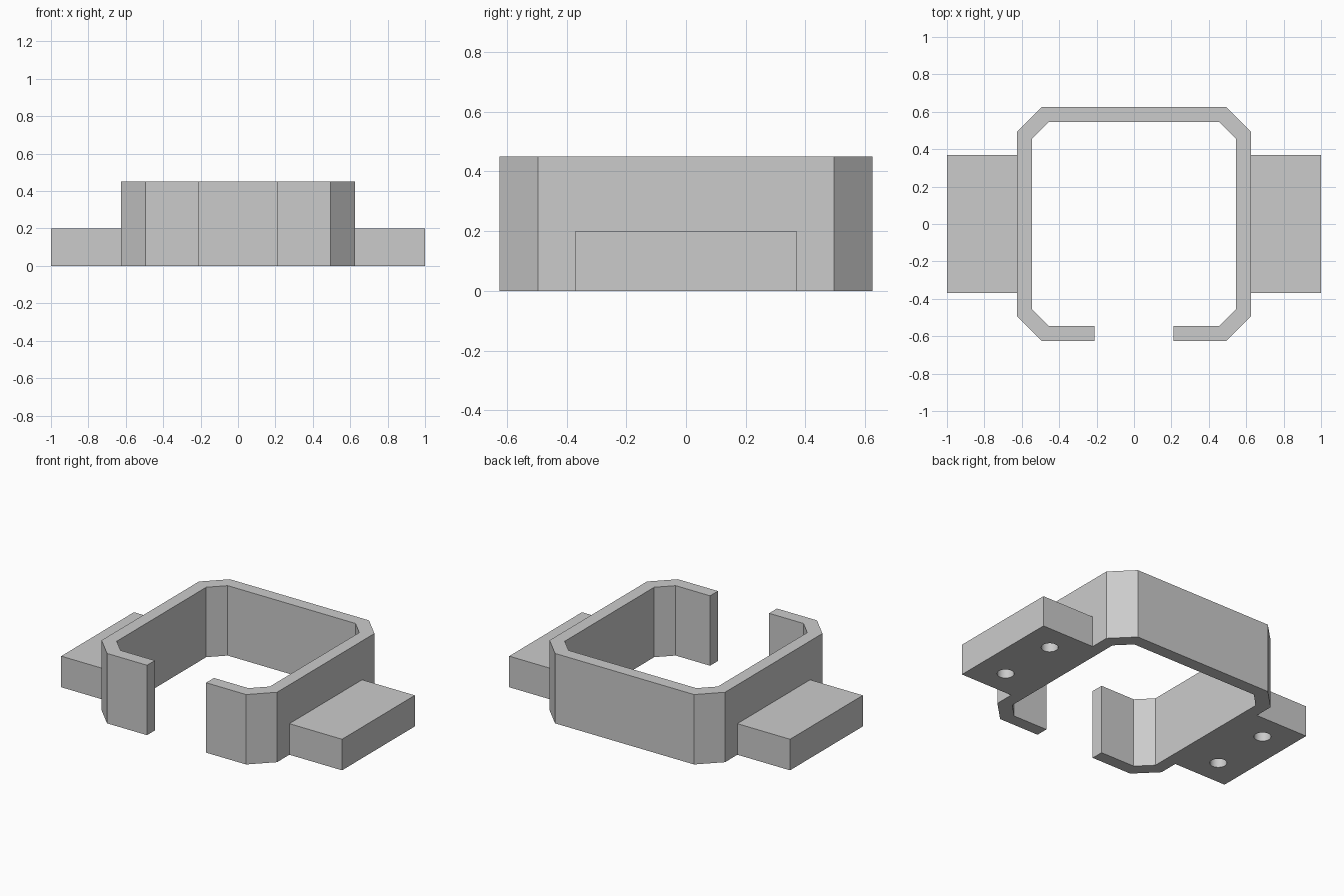
import bpy
import bmesh

WALL_HEIGHT, TAB_HEIGHT = 0.45, 0.2
OUTER, TAB_END, TAB_DEPTH = 0.625, 1.0, 0.74
HOLE_X, HOLE_Y, HOLE_RADIUS, HOLE_DEPTH = 0.81, 0.2, 0.05, 0.15

cube = bpy.data.objects.get("Cube")
if cube:
    bpy.data.objects.remove(cube, do_unlink=True)

grey = bpy.data.materials.new("light grey")
grey.use_nodes = True
colour = (0.6, 0.6, 0.6, 1)
grey.diffuse_color = colour
grey.node_tree.nodes["Principled BSDF"].inputs["Base Color"].default_value = colour


def add_prism(name, outline, height):
    """Extrude a flat outline upwards from the ground."""
    bm = bmesh.new()
    face = bm.faces.new([bm.verts.new((x, y, 0)) for x, y in outline])
    top = bmesh.ops.extrude_face_region(bm, geom=[face])["geom"]
    verts = [v for v in top if isinstance(v, bmesh.types.BMVert)]
    bmesh.ops.translate(bm, verts=verts, vec=(0, 0, height))
    bmesh.ops.recalc_face_normals(bm, faces=bm.faces)
    mesh = bpy.data.meshes.new(name)
    bm.to_mesh(mesh)
    bm.free()
    mesh.materials.append(grey)
    obj = bpy.data.objects.new(name, mesh)
    bpy.context.collection.objects.link(obj)
    return obj


def drill(obj, x, y):
    """Cut a blind round hole into the underside."""
    bpy.ops.mesh.primitive_cylinder_add(
        vertices=32, radius=HOLE_RADIUS, depth=HOLE_DEPTH * 2, location=(x, y, 0))
    cutter = bpy.context.object
    cutter.name = "hole_cutter"
    cutter.hide_render = True
    cutter.data.materials.append(grey)
    mod = obj.modifiers.new("hole", 'BOOLEAN')
    mod.operation = 'DIFFERENCE'
    mod.solver = 'EXACT'
    mod.object = cutter
    bpy.context.view_layer.objects.active = obj
    bpy.ops.object.modifier_apply(modifier=mod.name)
    bpy.data.objects.remove(cutter, do_unlink=True)


# Open C-shaped wall with chamfered corners
gap, corner, inner, inner_corner = 0.21, 0.495, 0.545, 0.455
half = [(gap, -OUTER), (corner, -OUTER), (OUTER, -corner),
        (OUTER, corner), (corner, OUTER)]
inside = [(inner_corner, inner), (inner, inner_corner),
          (inner, -inner_corner), (inner_corner, -inner), (gap, -inner)]


def mirrored(points):
    return [(-x, y) for x, y in reversed(points)]


add_prism("clip_wall", half + mirrored(half) + mirrored(inside) + inside, WALL_HEIGHT)

# Mounting tabs with two blind holes each
for name, side in (("left_tab", 1), ("right_tab", -1)):
    d = TAB_DEPTH / 2
    tab = add_prism(name, [(side * OUTER, -d), (side * TAB_END, -d),
                           (side * TAB_END, d), (side * OUTER, d)], TAB_HEIGHT)
    for y in (-HOLE_Y, HOLE_Y):
        drill(tab, side * HOLE_X, y)
    bpy.ops.object.select_all(action='DESELECT')
    tab.select_set(True)
    bpy.context.view_layer.objects.active = tab
    bpy.ops.object.shade_smooth_by_angle()
